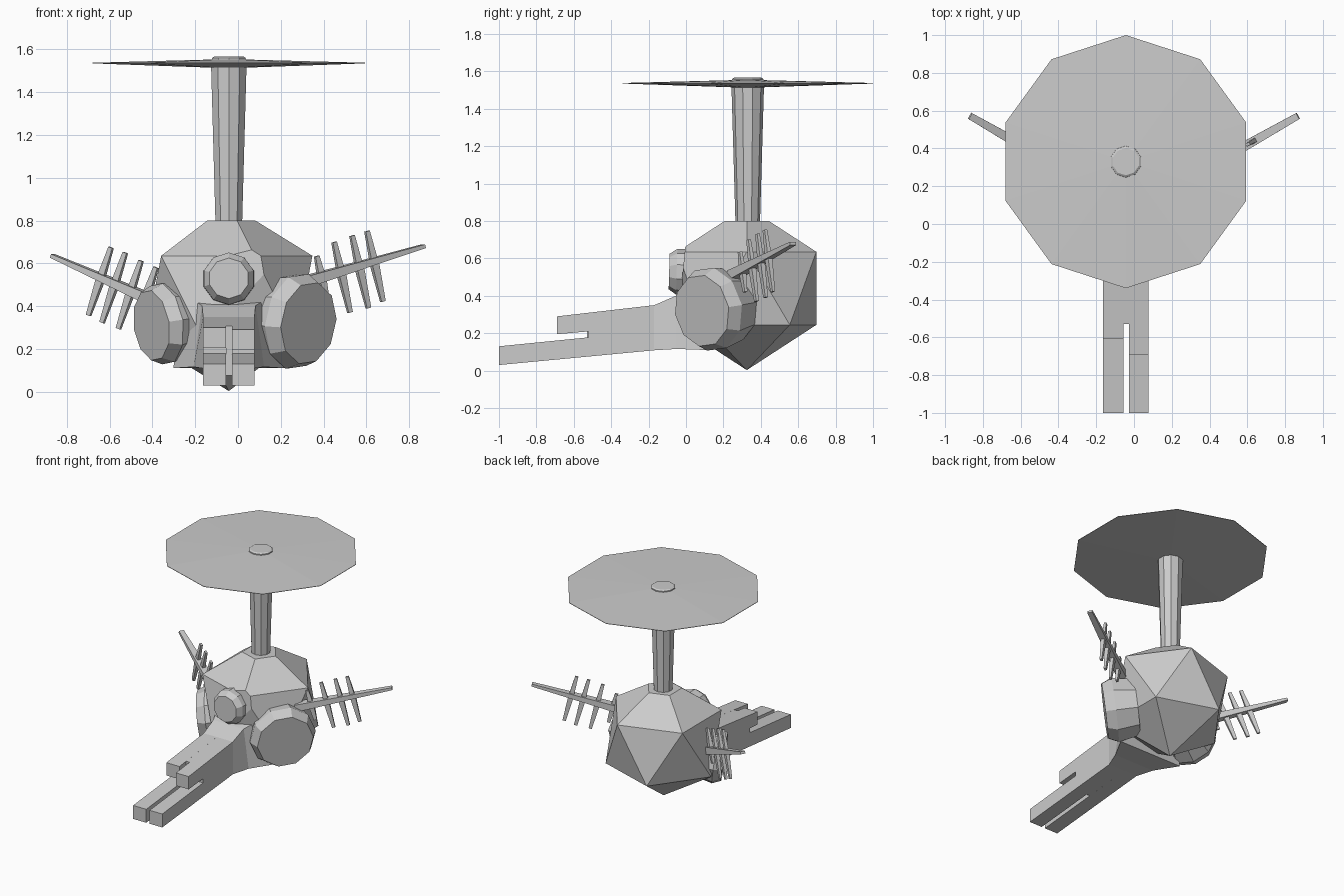
import bpy, bmesh, math
from mathutils import Vector

if "Cube" in bpy.data.objects:
    bpy.data.objects.remove(bpy.data.objects["Cube"])

CX, CY = -0.043, 0.33


def finish(name, bm):
    bmesh.ops.recalc_face_normals(bm, faces=bm.faces[:])
    me = bpy.data.meshes.new(name)
    bm.to_mesh(me)
    bm.free()
    ob = bpy.data.objects.new(name, me)
    bpy.context.collection.objects.link(ob)
    return ob


def loft(name, rings):
    """Skin a list of equal-length point rings and cap both ends."""
    bm = bmesh.new()
    vs = [[bm.verts.new(p) for p in r] for r in rings]
    n = len(vs[0])
    for a, b in zip(vs, vs[1:]):
        for i in range(n):
            j = (i + 1) % n
            bm.faces.new((a[i], a[j], b[j], b[i]))
    bm.faces.new(vs[0])
    bm.faces.new(vs[-1])
    return finish(name, bm)


def turned(name, base, axis, profile, n=10):
    """Round part: profile is (distance along axis, radius)."""
    base, axis = Vector(base), Vector(axis).normalized()
    q = Vector((0, 0, 1)).rotation_difference(axis)
    rings = []
    for h, r in profile:
        rings.append([base + q @ Vector((r * math.cos(a), r * math.sin(a), h))
                      for a in (math.pi / 2 + 2 * math.pi * i / n for i in range(n))])
    return loft(name, rings)


def rect(c, u, v, a, b):
    return [c + u * a + v * b, c - u * a + v * b, c - u * a - v * b, c + u * a - v * b]


# faceted body with flattened top and front
bm = bmesh.new()
bmesh.ops.create_icosphere(bm, subdivisions=1, radius=0.437)
bmesh.ops.translate(bm, verts=bm.verts[:], vec=(CX, 0.325, 0.44))
for co, no in (((0, 0, 0.8), (0, 0, 1)), ((0, -0.02, 0.5), (0, -1, 0.1))):
    g = bm.verts[:] + bm.edges[:] + bm.faces[:]
    bmesh.ops.bisect_plane(bm, geom=g, plane_co=co, plane_no=no, clear_outer=True)
    bmesh.ops.holes_fill(bm, edges=[e for e in bm.edges if e.is_boundary], sides=0)
finish("body", bm)

# mast, rotor disc and cap
turned("mast", (CX, CY, 0), (0, 0, 1), [(0.77, 0.065), (1.52, 0.087)])
turned("rotor_disc", (CX, CY, 0), (0, 0, 1),
       [(1.515, 0.087), (1.535, 0.67), (1.538, 0.67), (1.553, 0.085)])
turned("rotor_cap", (CX, CY, 0), (0, 0, 1), [(1.54, 0.085), (1.56, 0.083), (1.567, 0.072)])

# round front port
turned("front_port", (CX, 0.08, 0.525), (0, -1, 0.03),
       [(0, 0.125), (0.13, 0.122), (0.17, 0.095)])

# side pods
turned("right_pod", (0.33, 0.085, 0.32), (0.74, -0.66, -0.12),
       [(-0.22, 0.2), (-0.07, 0.228), (0, 0.195)])
turned("left_pod", (-0.405, 0.125, 0.31), (-0.86, -0.5, -0.12),
       [(-0.2, 0.16), (-0.06, 0.195), (0, 0.168)])

# forked snout: side profiles for the prongs and the web between them
def snout_part(name, x0, x1, top_y):
    top_z = 0.29 + (top_y + 0.69) * 0.115
    prof = [(-1, 0.03), (0, 0.125), (0, 0.37), (-0.17, 0.35), (top_y, top_z),
            (top_y, top_z - 0.095), (-0.52, 0.21), (-0.52, 0.178), (-1, 0.13)]
    loft(name, [[(x, y, z) for y, z in prof] for x in (x0, x1)])


snout_part("left_prong", -0.163, -0.055, -0.61)
snout_part("right_prong", -0.027, 0.077, -0.69)
loft("prong_web", [[(x, y, z) for y, z in
                    [(-0.53, 0.075), (0, 0.125), (0, 0.37), (-0.17, 0.35), (-0.53, 0.308)]]
                   for x in (-0.056, -0.026)])

# flared snout root
def section(y, xb, xt, z0, z1):
    return [(CX - xb, y, z0), (CX + xb, y, z0), (CX + xt, y, z1), (CX - xt, y, z1)]


loft("snout_root", [section(-0.17, 0.12, 0.12, 0.109, 0.35),
                    section(-0.05, 0.165, 0.125, 0.116, 0.402),
                    section(0.12, 0.26, 0.2, 0.11, 0.45)])


# antenna fins: tapered spine with four slats
def fin(side, base, tip, slats):
    base, tip = Vector(base), Vector(tip)
    d = (tip - base).normalized()
    w = d.cross(Vector((0, 0, 1))).normalized()
    up = w.cross(d)
    loft(side + "_fin_spine", [rect(base, w, up, 0.032, 0.026), rect(tip, w, up, 0.018, 0.009)])
    for i, (x, half, off) in enumerate(slats):
        c = base.lerp(tip, (x - base.x) / (tip.x - base.x)) + up * off
        loft(f"{side}_fin_slat_{i + 1}",
             [rect(c + up * h, d, w, a, b) for h, a, b in
              ((-half, 0.011, 0.008), (0, 0.018, 0.013), (half, 0.011, 0.008))])


fin("right", (0.3, 0.25, 0.51), (0.868, 0.572, 0.68),
    [(0.39, 0.11, -0.01), (0.48, 0.17, -0.03), (0.565, 0.175, -0.03), (0.635, 0.17, -0.025)])
fin("left", (-0.36, 0.28, 0.41), (-0.868, 0.572, 0.635),
    [(-0.43, 0.12, 0.03), (-0.5, 0.17, -0.02), (-0.575, 0.175, -0.02), (-0.64, 0.17, -0.02)])
